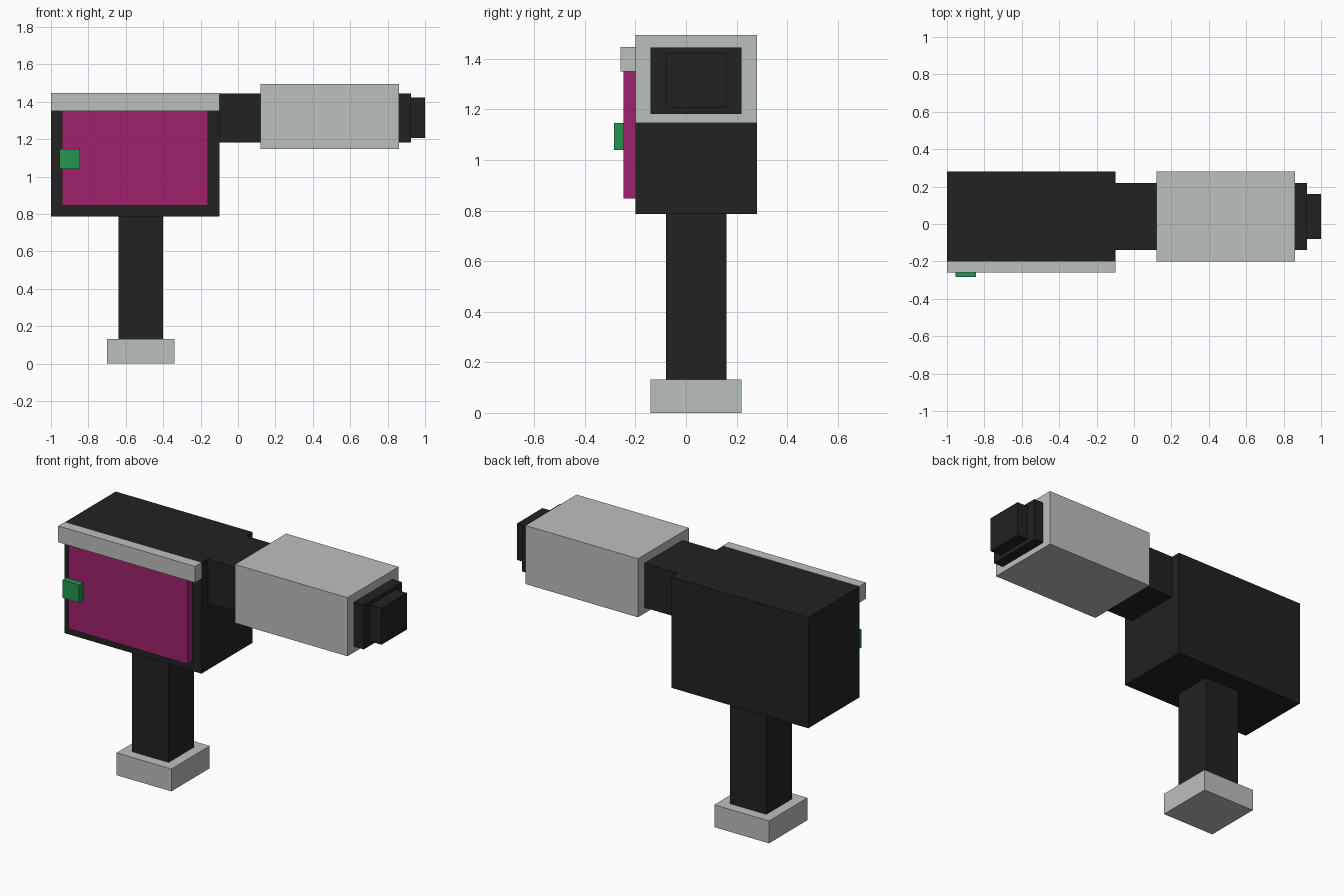
import bpy
from mathutils import Vector

cube = bpy.data.objects.get("Cube")
if cube:
    bpy.data.objects.remove(cube, do_unlink=True)


def make_material(name, color):
    mat = bpy.data.materials.new(name)
    mat.use_nodes = True
    mat.diffuse_color = (*color, 1)
    bsdf = next(n for n in mat.node_tree.nodes if n.type == "BSDF_PRINCIPLED")
    bsdf.inputs["Base Color"].default_value = (*color, 1)
    return mat


def box(name, mat, low, high):
    """Axis-aligned box between two opposite corners."""
    low, high = Vector(low), Vector(high)
    bpy.ops.mesh.primitive_cube_add(size=1)
    obj = bpy.context.object
    obj.name = name
    obj.data.transform(obj.matrix_world.Diagonal((*(high - low), 1)))
    obj.location = (low + high) / 2
    obj.data.materials.append(mat)
    return obj


black = make_material("black", (0.016, 0.016, 0.016))
grey = make_material("light grey", (0.5, 0.525, 0.5))
magenta = make_material("magenta", (0.352, 0.016, 0.15))
green = make_material("green", (0.016, 0.305, 0.08))

# Handle and its foot
box("handle_foot", grey, (-0.70, -0.14, 0), (-0.34, 0.22, 0.133))
box("handle", black, (-0.64, -0.08, 0.133), (-0.40, 0.16, 0.787))

# Main housing with side panel, trim rail and button
box("housing", black, (-1, -0.2, 0.787), (-0.1, 0.28, 1.445))
box("side_panel", magenta, (-0.94, -0.248, 0.847), (-0.16, -0.2, 1.35))
box("trim_rail", grey, (-1, -0.26, 1.35), (-0.1, -0.2, 1.447))
box("button", green, (-0.955, -0.284, 1.04), (-0.845, -0.248, 1.147))

# Barrel: inner tube, outer sleeve and tip
box("inner_tube", black, (-0.1, -0.14, 1.182), (0.925, 0.22, 1.445))
box("sleeve", grey, (0.12, -0.2, 1.147), (0.86, 0.28, 1.495))
box("barrel_tip", black, (0.925, -0.08, 1.207), (1, 0.16, 1.423))
